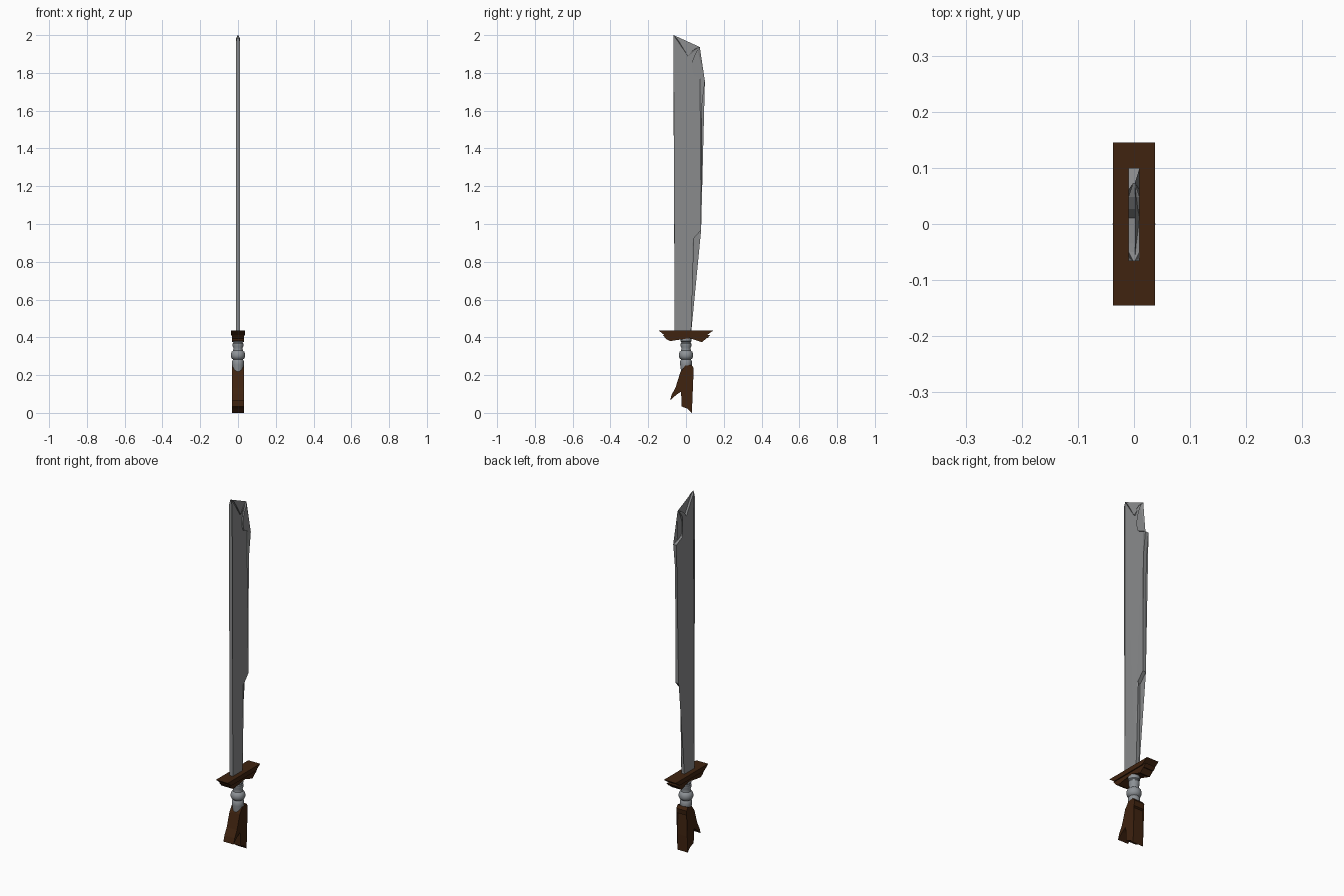
import bpy, bmesh, math


def material(name, rgb):
    m = bpy.data.materials.new(name)
    m.diffuse_color = (*rgb, 1)
    return m


STEEL = material("steel grey", (0.25, 0.255, 0.26))
GRIP = material("grip grey", (0.27, 0.29, 0.31))
BROWN = material("dark brown", (0.05, 0.017, 0.005))


def finish(bm, name, mat):
    bmesh.ops.recalc_face_normals(bm, faces=bm.faces)
    me = bpy.data.meshes.new(name)
    bm.to_mesh(me)
    bm.free()
    me.materials.append(mat)
    ob = bpy.data.objects.new(name, me)
    bpy.context.collection.objects.link(ob)
    return ob


def slab(name, pts, half, mat, pinch=()):
    """Side profile of (y, z) points given thickness in x; pinched points get thin."""
    bm = bmesh.new()
    sides = []
    for s in (-1, 1):
        sides.append([bm.verts.new((s * half * (0.15 if i in pinch else 1), y, z))
                      for i, (y, z) in enumerate(pts)])
    a, b = sides
    caps = [bm.faces.new(a), bm.faces.new(b)]
    n = len(pts)
    for i in range(n):
        j = (i + 1) % n
        bm.faces.new((a[i], a[j], b[j], b[i]))
    bmesh.ops.triangulate(bm, faces=caps)
    return finish(bm, name, mat)


def lathe(name, prof, mat, n=20):
    """Turned part from (radius, z) points."""
    bm = bmesh.new()
    rings = [[bm.verts.new((r * math.cos(2 * math.pi * k / n), r * math.sin(2 * math.pi * k / n), z))
              for k in range(n)] for r, z in prof]
    for p, q in zip(rings, rings[1:]):
        for k in range(n):
            bm.faces.new((p[k], p[(k + 1) % n], q[(k + 1) % n], q[k]))
    bm.faces.new(rings[0])
    bm.faces.new(rings[-1])
    ob = finish(bm, name, mat)
    bpy.context.view_layer.objects.active = ob
    ob.select_set(True)
    bpy.ops.object.shade_smooth_by_angle(angle=math.radians(35))
    ob.select_set(False)
    return ob


# Blade with forked tip and hooked notch
blade = [(-0.06, 0.42), (0.027, 0.42), (0.036, 0.918), (0.08, 0.968), (0.082, 1.52),
         (0.086, 1.64), (0.10, 1.757), (0.042, 1.785), (0.034, 1.805), (0.031, 1.835),
         (0.036, 1.87), (0.048, 1.90), (0.061, 1.922), (0.073, 1.937), (0.048, 1.927),
         (0.027, 1.911), (0.011, 1.888), (-0.012, 1.925), (-0.035, 1.963),
         (-0.05, 1.984), (-0.066, 2.0), (-0.066, 1.965), (-0.065, 1.5)]
slab("blade", blade, 0.010, STEEL, pinch=(13, 20))

# Guard: flared top plate and two chipped lower wings
slab("guard_plate", [(-0.145, 0.436), (0.145, 0.436), (0.108, 0.41), (-0.112, 0.41)], 0.037, BROWN)
slab("guard_lower", [(-0.122, 0.412), (0.128, 0.412), (0.113, 0.395), (0.104, 0.398),
                     (0.084, 0.374), (0.045, 0.397), (0.0, 0.402), (-0.04, 0.402),
                     (-0.085, 0.380), (-0.088, 0.392), (-0.104, 0.390)], 0.031, BROWN)

# Turned grip
lathe("grip", [(0.026, 0.20), (0.028, 0.235), (0.031, 0.255), (0.031, 0.275), (0.026, 0.283),
               (0.034, 0.289), (0.038, 0.300), (0.038, 0.311), (0.034, 0.323), (0.026, 0.330),
               (0.024, 0.345), (0.028, 0.353), (0.028, 0.368), (0.025, 0.372), (0.025, 0.376),
               (0.029, 0.380), (0.029, 0.405)], GRIP)

# Splintered pommel with a side spur
slab("pommel", [(-0.005, 0.25), (0.012, 0.247), (0.029, 0.254), (0.041, 0.238), (0.036, 0.21),
                (0.026, 0.205), (0.032, 0.09), (0.031, 0.0), (0.008, 0.022), (-0.023, 0.034),
                (-0.022, 0.115), (-0.052, 0.095), (-0.085, 0.066), (-0.075, 0.098),
                (-0.055, 0.135), (-0.030, 0.215)], 0.032, BROWN)
